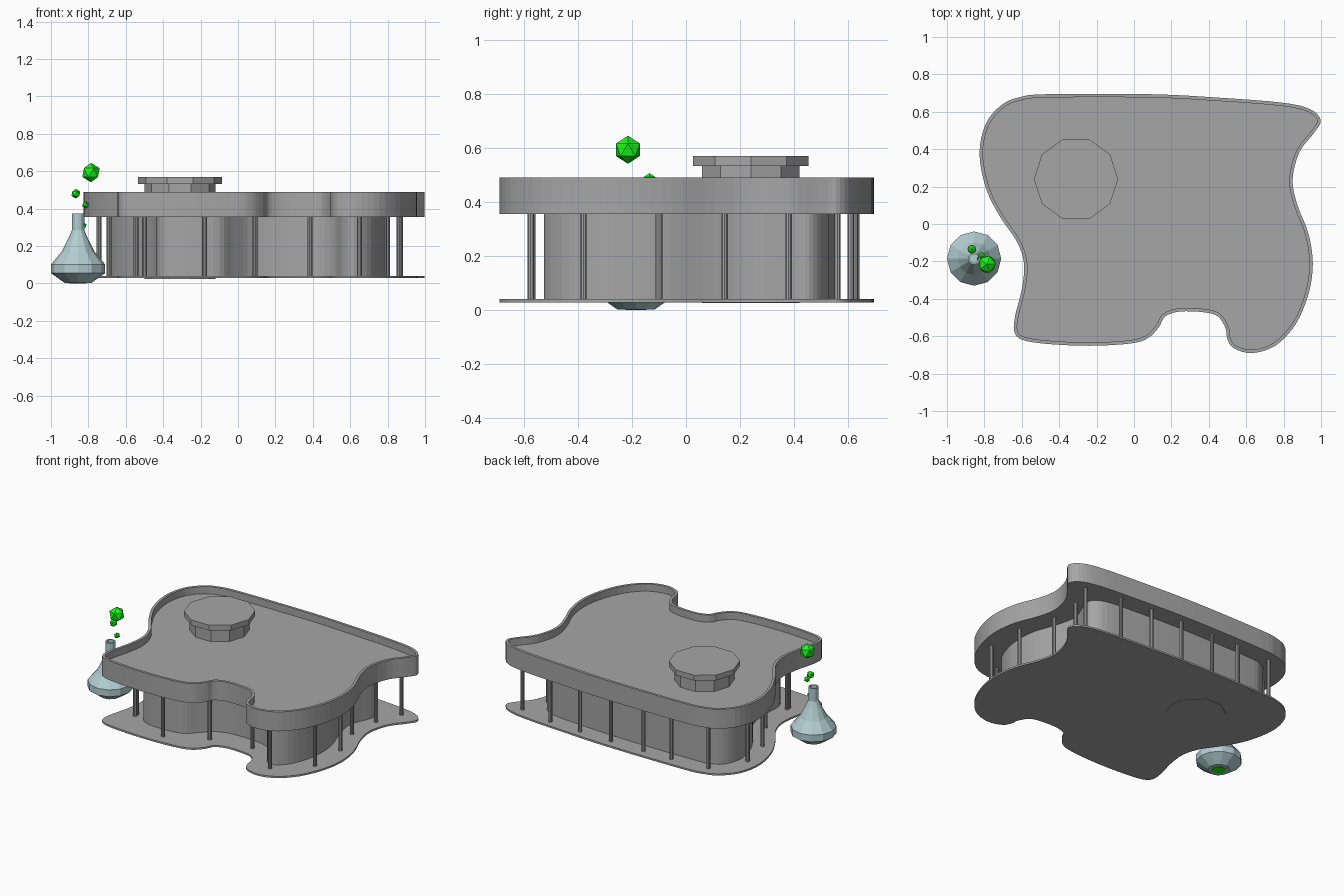
import bpy, bmesh, math
from mathutils import Vector

if "Cube" in bpy.data.objects:
    bpy.data.objects.remove(bpy.data.objects["Cube"])

# Plan outline of the pavilion (clockwise from above)
PLAN = [(-.465,.694),(.085,.694),(.46,.675),(.79,.649),(.94,.615),(.998,.555),(.965,.49),(.885,.385),
        (.848,.24),(.872,.107),(.933,-.053),(.956,-.214),(.933,-.374),(.865,-.535),(.757,-.65),(.63,-.69),
        (.53,-.662),(.497,-.607),(.49,-.56),(.45,-.495),(.374,-.472),(.246,-.468),(.166,-.495),(.134,-.55),
        (.075,-.61),(-.02,-.639),(-.235,-.651),(-.465,-.641),(-.6,-.618),(-.641,-.57),(-.633,-.48),
        (-.6,-.35),(-.588,-.214),(-.625,-.096),(-.715,.037),(-.79,.187),(-.826,.374),(-.793,.535),
        (-.706,.638),(-.61,.678)]

# Recessed wall plan
WALL = [(-.46,.56),(.1,.56),(.46,.54),(.66,.52),(.745,.47),(.745,.4),(.69,.25),(.715,.1),(.77,-.06),(.783,-.2),
        (.765,-.33),(.71,-.46),(.62,-.525),(.56,-.48),(.51,-.37),(.4,-.305),(.22,-.29),(.08,-.31),(-.02,-.39),
        (-.1,-.465),(-.25,-.485),(-.38,-.47),(-.435,-.4),(-.43,-.2),(-.48,-.04),(-.6,.12),(-.665,.25),
        (-.688,.37),(-.66,.48),(-.59,.54)]


def smooth_loop(pts, sub=4):
    """Closed Catmull-Rom curve through the points."""
    p = [Vector(q) for q in pts]
    n, out = len(p), []
    for i in range(n):
        a, b, c, d = p[i - 1], p[i], p[(i + 1) % n], p[(i + 2) % n]
        for k in range(sub):
            t = k / sub
            out.append(.5 * (2 * b + (c - a) * t + (2 * a - 5 * b + 4 * c - d) * t * t
                             + (3 * b - a - 3 * c + d) * t ** 3))
    return out


def inset(loop, d):
    """Offset a clockwise loop inward."""
    out = []
    for i, q in enumerate(loop):
        t = (loop[(i + 1) % len(loop)] - loop[i - 1]).normalized()
        out.append(q + Vector((t.y, -t.x)) * d)
    return out


def finish(name, bm, mat):
    me = bpy.data.meshes.new(name)
    bm.to_mesh(me)
    bm.free()
    me.materials.append(mat)
    bpy.context.collection.objects.link(bpy.data.objects.new(name, me))


def loft(name, rings, mat):
    """Join rings of 3D points bottom to top and close the ends."""
    bm = bmesh.new()
    rows = [[bm.verts.new(v) for v in r] for r in rings]
    for a, b in zip(rows, rows[1:]):
        for i in range(len(a)):
            j = (i + 1) % len(a)
            bm.faces.new((a[i], a[j], b[j], b[i]))
    bm.faces.new(rows[0])
    bm.faces.new(rows[-1])
    bmesh.ops.recalc_face_normals(bm, faces=bm.faces)
    finish(name, bm, mat)


def at(loop, z):
    return [(p.x, p.y, z) for p in loop]


def circle(x, y, r, z, n):
    return [(x + r * math.cos(2 * math.pi * i / n), y + r * math.sin(2 * math.pi * i / n), z) for i in range(n)]


def material(name, rgb):
    m = bpy.data.materials.new(name)
    m.diffuse_color = (*rgb, 1)
    m.use_nodes = True
    m.node_tree.nodes["Principled BSDF"].inputs["Base Color"].default_value = m.diffuse_color
    return m


stone = material("dark_grey", (.38, .38, .38))
glass = material("pale_glass", (.45, .62, .64))
green = material("green_bubble", (.01, .95, .01))

# Floor slab, recessed wall and roof with parapet
outer = smooth_loop(PLAN)
inner = inset(outer, .018)
wall = smooth_loop(WALL)
loft("floor_slab", [at(outer, .028), at(outer, .04)], stone)
loft("wall", [at(wall, .029), at(wall, .36)], stone)
loft("roof", [at(outer, .355), at(outer, .49), at(inner, .49), at(inner, .44)], stone)

# Ten-sided roof turret
loft("turret_drum", [circle(-.31, .24, .19, z, 10) for z in (.025, .535)], stone)
loft("turret_cap", [circle(-.31, .24, .225, z, 10) for z in (.533, .57)], stone)

# Slim columns around the walkway
COLUMNS = [(.87,.56),(.62,.61),(.38,.625),(.138,.63),(-.114,.63),(-.328,.63),(-.6,.61),(-.743,.38),
           (-.69,.14),(-.545,-.1),(-.5,-.4),(-.5,-.42),(-.18,-.57),(.09,-.44),(.385,-.39),(.65,-.575),
           (.86,-.38),(.86,-.1),(.78,.143),(.80,.38)]
for i, (x, y) in enumerate(COLUMNS):
    loft(f"column_{i + 1}", [circle(x, y, .013, z, 10) for z in (.035, .36)], stone)

# Flask with open neck
fx, fy = -.855, -.185
profile = [(.07, .002), (.145, .055), (.145, .102), (.088, .17), (.05, .245), (.033, .285), (.033, .375),
           (.024, .375), (.024, .28)]
loft("flask", [circle(fx, fy, r, z, 12) for r, z in profile], glass)
loft("flask_contents", [circle(fx, fy, r, z, 6) for r, z in ((.045, 0), (.06, .02))], green)

# Bubbles rising from the flask
for i, (x, y, z, r) in enumerate([(-.786, -.215, .593, .052), (-.867, -.135, .48, .026),
                                  (-.815, -.17, .42, .02), (-.825, -.185, .31, .016)]):
    bm = bmesh.new()
    bmesh.ops.create_icosphere(bm, subdivisions=1, radius=r)
    bmesh.ops.translate(bm, verts=bm.verts, vec=(x, y, z))
    finish(f"bubble_{i + 1}", bm, green)
